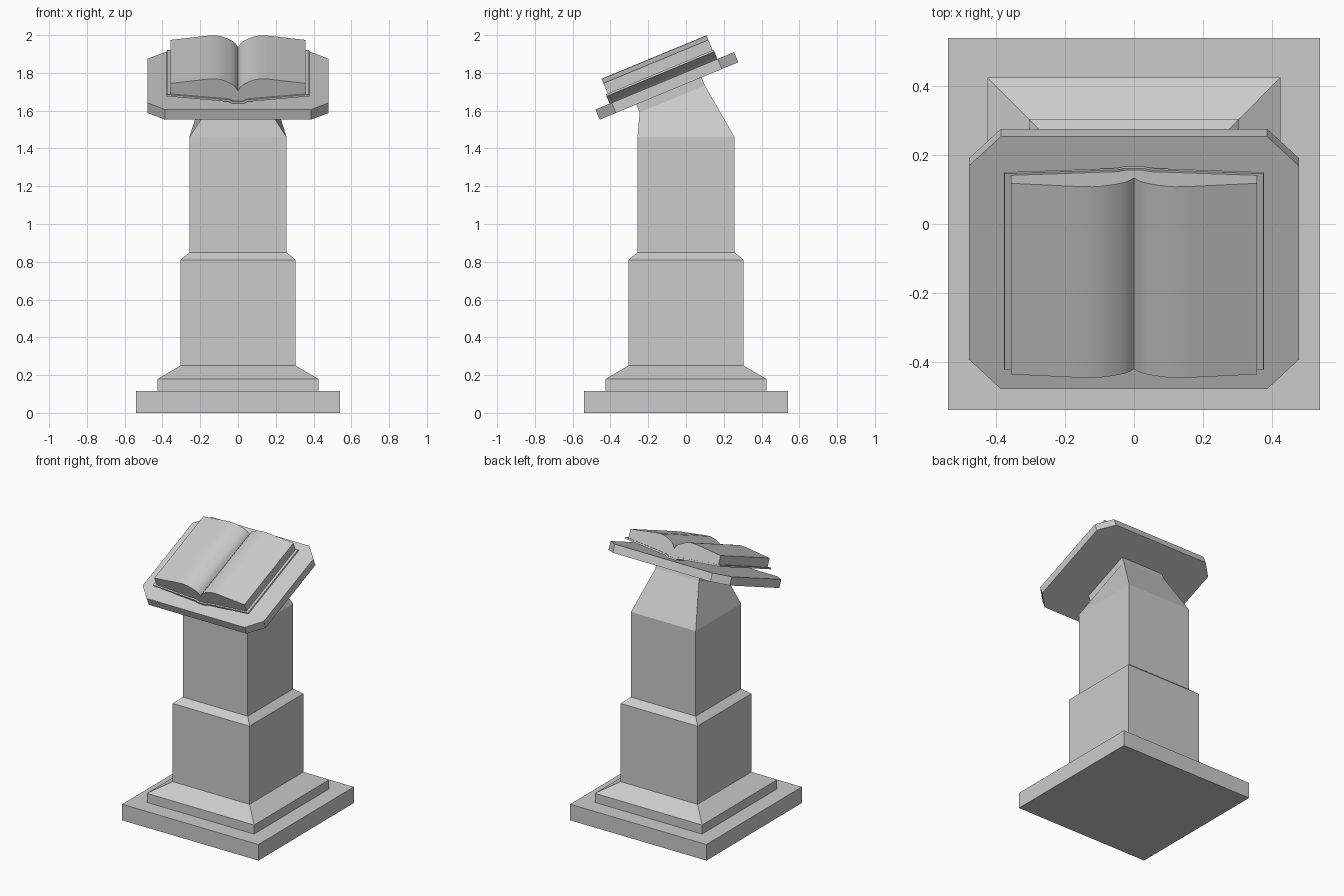
import bpy, bmesh, math
from mathutils import Matrix, Vector

if "Cube" in bpy.data.objects:
    bpy.data.objects.remove(bpy.data.objects["Cube"], do_unlink=True)

stone = bpy.data.materials.new("grey stone")
stone.use_nodes = True
GREY = (0.6, 0.6, 0.6, 1)
stone.diffuse_color = GREY
stone.node_tree.nodes["Principled BSDF"].inputs["Base Color"].default_value = GREY

# Frame of the slanted reading surface: local z is its normal
TILT = Matrix.Translation((0, -0.1125, 1.758)) @ Matrix.Rotation(math.radians(22.5), 4, "X")


def loft(name, rings, smooth=False):
    """Join matching rings of points into a closed solid."""
    bm = bmesh.new()
    loops = [[bm.verts.new(p) for p in ring] for ring in rings]
    for a, b in zip(loops, loops[1:]):
        for i in range(len(a)):
            j = (i + 1) % len(a)
            bm.faces.new((a[i], a[j], b[j], b[i]))
    bm.faces.new(loops[0][::-1])
    bm.faces.new(loops[-1])
    bmesh.ops.recalc_face_normals(bm, faces=bm.faces)
    mesh = bpy.data.meshes.new(name)
    bm.to_mesh(mesh)
    bm.free()
    mesh.materials.append(stone)
    obj = bpy.data.objects.new(name, mesh)
    bpy.context.collection.objects.link(obj)
    if smooth:
        bpy.ops.object.select_all(action="DESELECT")
        obj.select_set(True)
        bpy.context.view_layer.objects.active = obj
        bpy.ops.object.shade_smooth_by_angle(angle=math.radians(30))
    return obj


def rect(hx, hy, z):
    return [Vector((sx * hx, sy * hy, z)) for sx, sy in ((-1, -1), (1, -1), (1, 1), (-1, 1))]


def square(h, z):
    return rect(h, h, z)


def mirrored(half):
    """Left-to-right outline from a half profile that starts at the centre."""
    return [(-x, z) for x, z in reversed(half) if x > 0] + half


def book_part(name, top, bottom, front, back, smooth=False):
    outline = mirrored(top) + mirrored(bottom)[::-1]
    rings = [[TILT @ Vector((x, y, z)) for x, z in outline] for y in (front, back)]
    return loft(name, rings, smooth)


# Stepped base and shaft
loft("plinth", [square(0.54, 0), square(0.54, 0.115)])
loft("pedestal_column", [
    square(0.425, 0.115), square(0.425, 0.18), square(0.305, 0.25),
    square(0.305, 0.81), square(0.257, 0.85), square(0.257, 1.46)])

# Neck tapering from the shaft to a slanted block
THICK = 0.058
neck_low, neck_high = ([TILT @ p for p in rect(0.172, 0.187, z)] for z in (-0.104, -THICK))
loft("neck", [square(0.257, 1.46), neck_low, neck_high])

# Reading board with cut corners
HX, HY, CUT = 0.48, 0.397, 0.093
corner = [(HX, HY - CUT), (HX - CUT, HY)]
board = (corner + [(-x, y) for x, y in corner[::-1]]
         + [(-x, -y) for x, y in corner] + [(x, -y) for x, y in corner[::-1]])
loft("reading_board", [[TILT @ Vector((x, y, z)) for x, y in board] for z in (-THICK, 0)])

# Open book: cover with a spine, and the two page blocks
cover_bottom = [(0, 0), (0.03, 0), (0.05, 0.011), (0.378, 0.042)]
cover_top = [(0, 0.012), (0.027, 0.012), (0.046, 0.023), (0.376, 0.053)]
book_part("book_cover", cover_top, cover_bottom, -0.316, 0.302)

page_bottom = [(0, 0.012), (0.027, 0.012), (0.046, 0.022), (0.357, 0.051)]
page_top = [(0, 0.07), (0.012, 0.09), (0.025, 0.103), (0.042, 0.113), (0.065, 0.124),
            (0.09, 0.133), (0.12, 0.138), (0.16, 0.136), (0.21, 0.13), (0.28, 0.121),
            (0.357, 0.112)]
book_part("book_pages", page_top, page_bottom, -0.305, 0.296, smooth=True)
